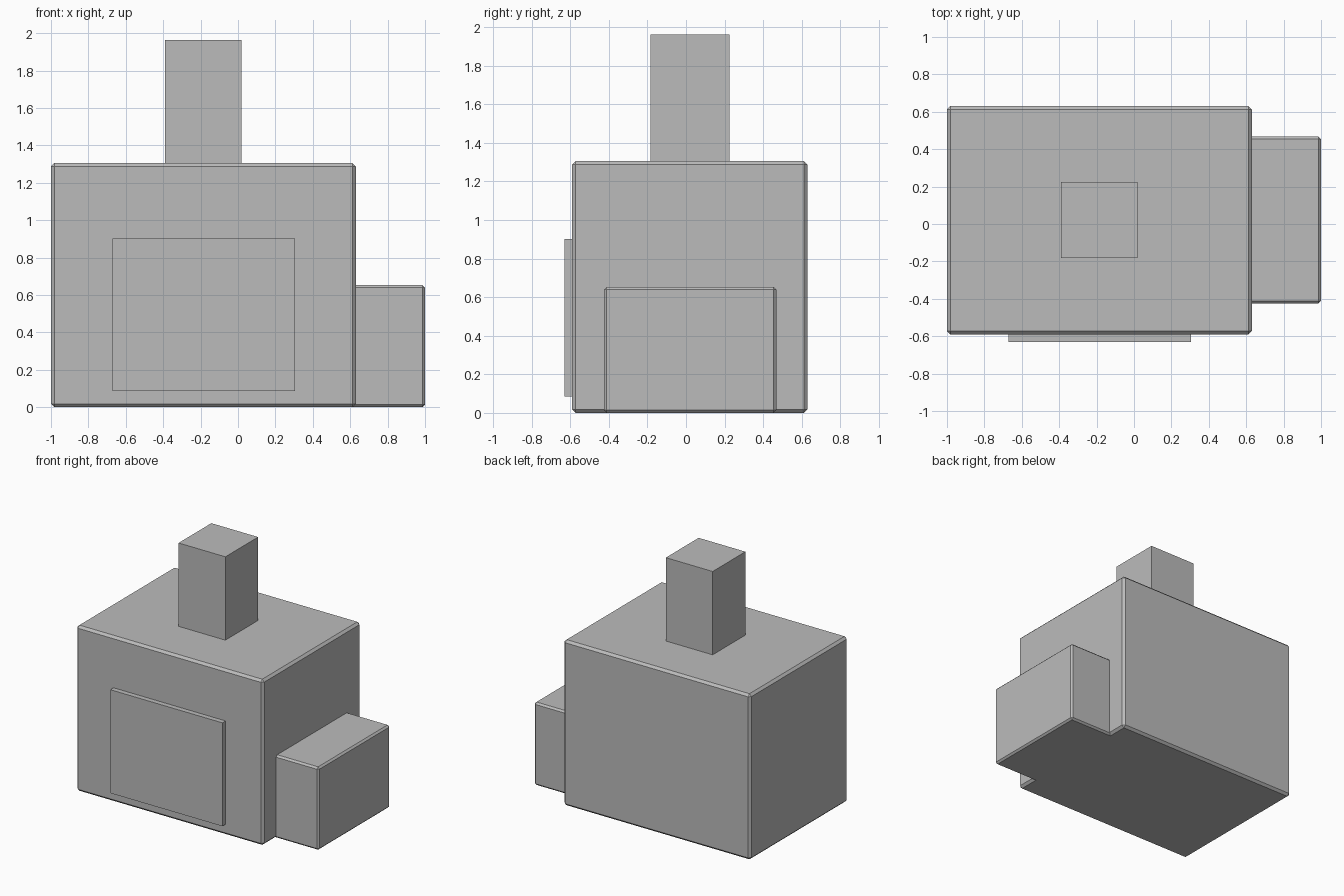
import bpy
import bmesh
from mathutils import Vector

if "Cube" in bpy.data.objects:
    bpy.data.objects.remove(bpy.data.objects["Cube"])

grey = bpy.data.materials.new("plain grey")
grey.diffuse_color = (0.5, 0.5, 0.5, 1)
grey.use_nodes = True
grey.node_tree.nodes["Principled BSDF"].inputs["Base Color"].default_value = grey.diffuse_color


def box(name, low, high, chamfer=0):
    """Box between two corners, with optional chamfered edges."""
    low, high = Vector(low), Vector(high)
    mesh = bpy.data.meshes.new(name)
    bm = bmesh.new()
    bmesh.ops.create_cube(bm, size=1)
    for v in bm.verts:
        v.co = (low + high) / 2 + v.co * (high - low)
    if chamfer:
        bmesh.ops.bevel(bm, geom=bm.edges[:], offset=chamfer, segments=1,
                        profile=0.5, affect='EDGES')
    bm.to_mesh(mesh)
    bm.free()
    mesh.materials.append(grey)
    obj = bpy.data.objects.new(name, mesh)
    bpy.context.collection.objects.link(obj)
    return obj


# Main block with chamfered edges
box("main_body", (-1, -0.59, 0), (0.63, 0.63, 1.305), 0.018)
# Lower block against the right side
box("side_block", (0.55, -0.425, 0), (1, 0.468, 0.653), 0.014)
# Square chimney, sunk slightly into the roof
box("chimney", (-0.39, -0.183, 1.25), (0.018, 0.225, 1.962))
# Raised panel on the front
box("front_panel", (-0.672, -0.63, 0.086), (0.305, -0.55, 0.901))
